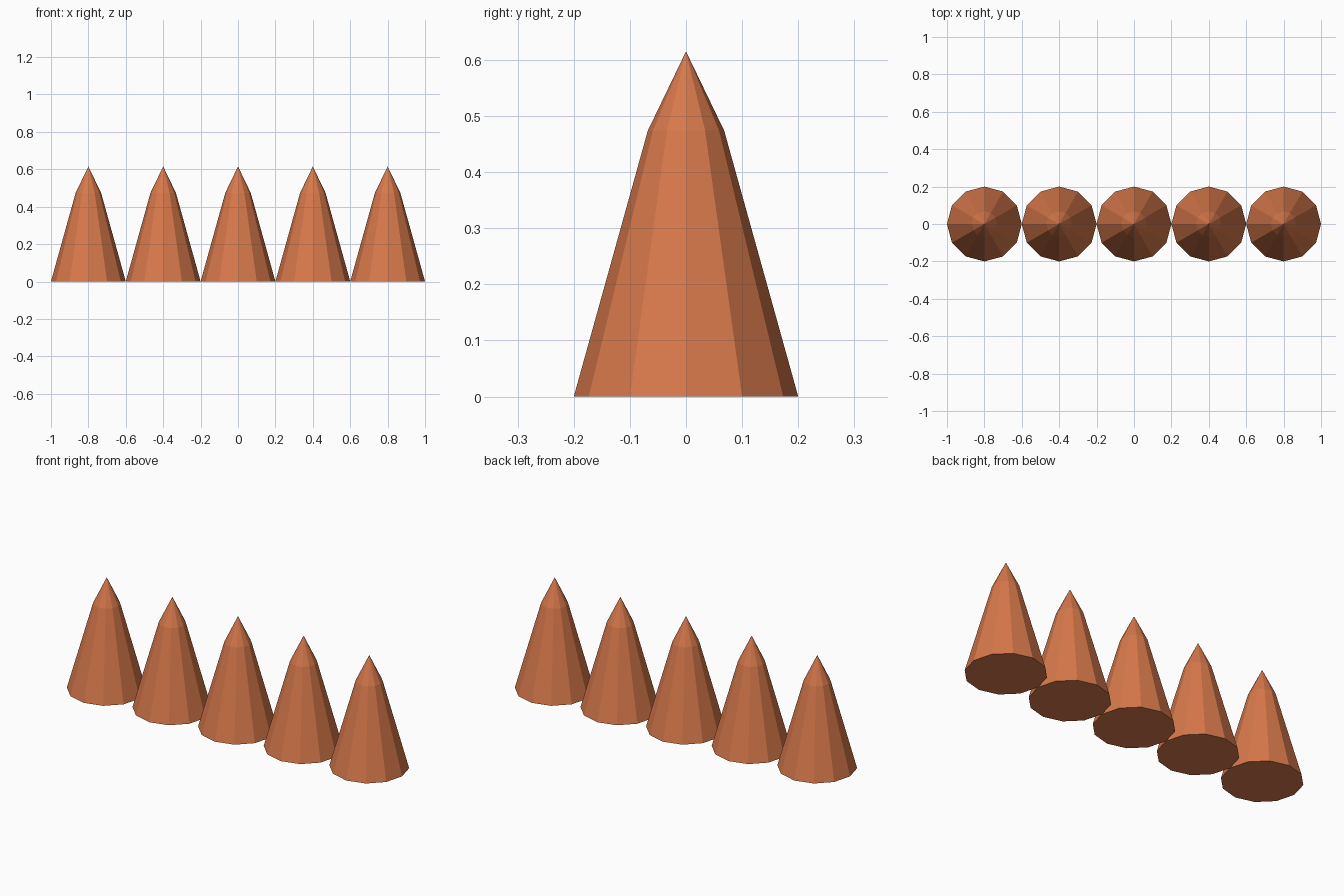
import bpy, bmesh, math

if "Cube" in bpy.data.objects:
    bpy.data.objects.remove(bpy.data.objects["Cube"])

SIDES = 12
PROFILE = [(0.2, 0.0), (0.068, 0.474)]   # radius, height of each ring
TIP = 0.615

orange = bpy.data.materials.new("terracotta_orange")
orange.diffuse_color = (0.68, 0.19, 0.07, 1)
orange.use_nodes = True
orange.node_tree.nodes["Principled BSDF"].inputs["Base Color"].default_value = orange.diffuse_color


# Tapered body with a blunter pointed tip, closed underneath
def spike_mesh():
    bm = bmesh.new()
    rings = [[bm.verts.new((r * math.cos(2 * math.pi * i / SIDES),
                            r * math.sin(2 * math.pi * i / SIDES), z))
              for i in range(SIDES)] for r, z in PROFILE]
    apex = bm.verts.new((0, 0, TIP))
    low, high = rings
    for i in range(SIDES):
        j = (i + 1) % SIDES
        bm.faces.new((low[i], low[j], high[j], high[i]))
        bm.faces.new((high[i], high[j], apex))
    bm.faces.new(low[::-1])
    bmesh.ops.recalc_face_normals(bm, faces=bm.faces)
    mesh = bpy.data.meshes.new("spike")
    bm.to_mesh(mesh)
    bm.free()
    mesh.materials.append(orange)
    return mesh


# Row of five touching spikes
mesh = spike_mesh()
for k in range(5):
    spike = bpy.data.objects.new(f"spike_{k + 1}", mesh)
    spike.location.x = -0.8 + 0.4 * k
    bpy.context.collection.objects.link(spike)
